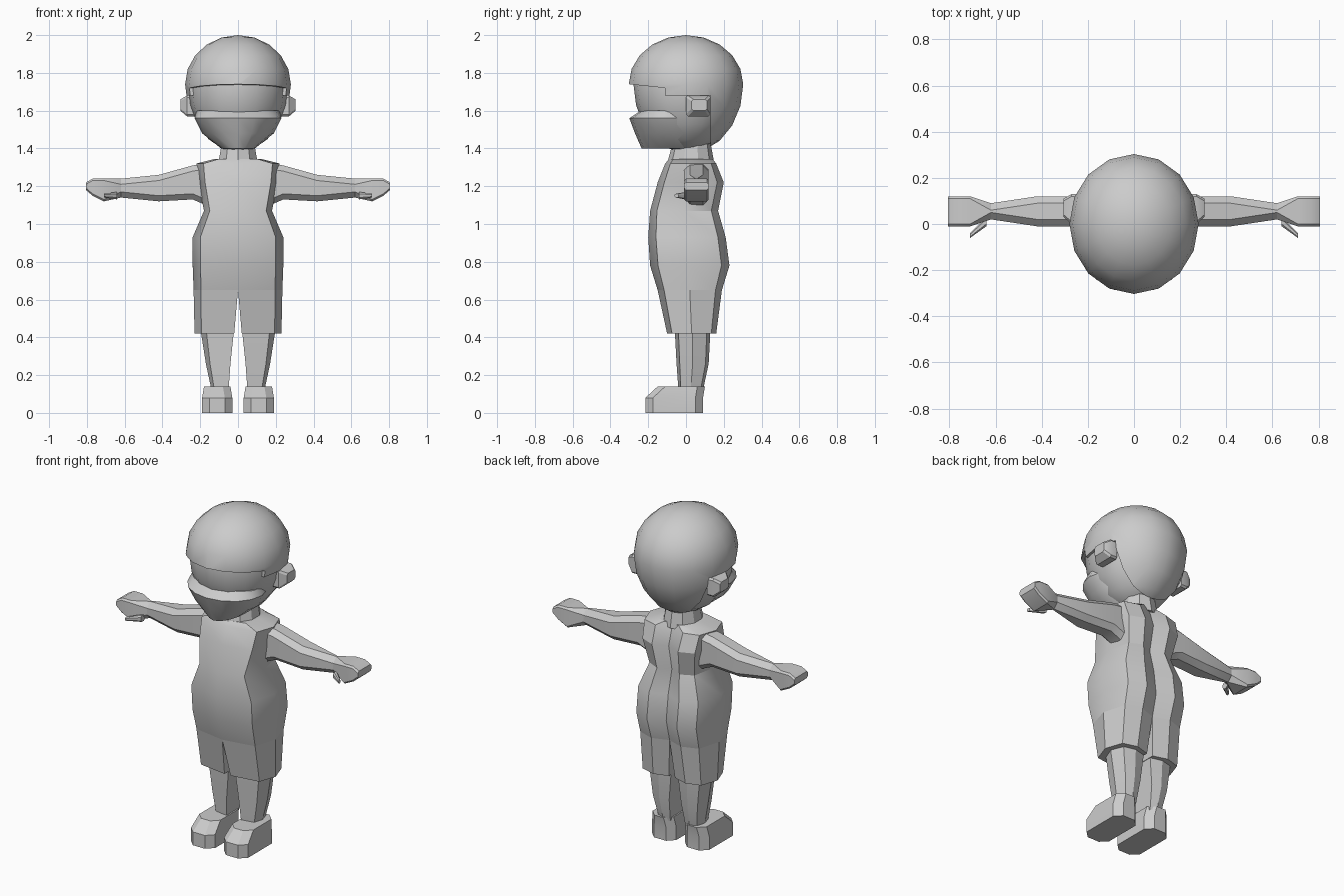
import bpy, bmesh
from math import sin, cos, tau, radians

if "Cube" in bpy.data.objects:
    bpy.data.objects.remove(bpy.data.objects["Cube"], do_unlink=True)

shade = (.6, .6, .6, 1)
grey = bpy.data.materials.new("plain_grey")
grey.use_nodes = True
grey.diffuse_color = shade
principled = next(node for node in grey.node_tree.nodes if node.type == 'BSDF_PRINCIPLED')
principled.inputs["Base Color"].default_value = shade


def smooth(part):
    bpy.ops.object.select_all(action='DESELECT')
    part.select_set(True)
    bpy.context.view_layer.objects.active = part
    bpy.ops.object.shade_smooth_by_angle(angle=radians(30))


def finish(name, bm):
    """Turn a bmesh into a smooth-shaded grey object."""
    bmesh.ops.recalc_face_normals(bm, faces=bm.faces)
    mesh = bpy.data.meshes.new(name)
    bm.to_mesh(mesh)
    bm.free()
    mesh.materials.append(grey)
    part = bpy.data.objects.new(name, mesh)
    bpy.context.collection.objects.link(part)
    smooth(part)
    return part


def loft(name, rings, side=1):
    """Skin a list of equal point rings and cap both ends."""
    bm = bmesh.new()
    loops = [[bm.verts.new((x * side, y, z)) for x, y, z in ring] for ring in rings]
    for lower, upper in zip(loops, loops[1:]):
        for i in range(len(lower)):
            bm.faces.new((lower[i - 1], lower[i], upper[i], upper[i - 1]))
    bm.faces.new(loops[0])
    bm.faces.new(loops[-1])
    return finish(name, bm)


def pair(name, rings):
    loft("left_" + name, rings)
    loft("right_" + name, rings, -1)


def egg(name, width, depth, height, drop):
    """Ball whose lower half is longer than its upper half."""
    bm = bmesh.new()
    bmesh.ops.create_uvsphere(bm, u_segments=16, v_segments=10, radius=1)
    for vert in bm.verts:
        vert.co.x *= width
        vert.co.y *= depth
        vert.co.z = 1.74 + vert.co.z * (height if vert.co.z > 0 else drop)
    return finish(name, bm)


def oval(z, radius, front, back, count=16):
    middle, reach = (front + back) / 2, (back - front) / 2
    turns = [tau * i / count for i in range(count)]
    return [(radius * sin(t), middle - reach * cos(t), z) for t in turns]


def body_half(z, inner, outer, front, back):
    """Front centre, front corner, side, back corner, back bulge, back groove."""
    corner = inner + (outer - inner) * .83
    tenth = (back - front) / 10
    return [(inner, front, z), (corner, front + tenth, z),
            (outer, (front + back) / 2, z), (corner, back - tenth, z),
            ((inner + corner) / 2, back, z), (inner, back - tenth, z)]


def body_ring(z, outer, front, back):
    half = body_half(z, 0, outer, front, back)
    return half + [(-x, y, z) for x, y, z in half[-2:0:-1]]


def chamfered(a, b, c, d, cut):
    """Rectangle from a to b and c to d with its corners cut."""
    return [(a + cut, c), (b - cut, c), (b, c + cut), (b, d - cut),
            (b - cut, d), (a + cut, d), (a, d - cut), (a, c + cut)]


def across(x, bottom, top, front=-.01, back=.12, cut=.03):
    """Chamfered section standing across the x axis."""
    return [(x, y, z) for y, z in chamfered(front, back, bottom, top, cut)]


def flat(z, left, right, front, back, cut=.04):
    """Chamfered section lying level."""
    return [(x, y, z) for x, y in chamfered(left, right, front, back, cut)]


# Hair: rounded cap, cut away around the face and ears
hair = egg("hair", .28, .303, .26, .37)
opening = ((-1, 1.74), (-.3, 1.74), (-.11, 1.72), (-.11, 1.68), (.13, 1.68), (.13, 1), (-1, 1))
cutter = loft("hair_cutter", [[(x, y, z) for y, z in opening] for x in (-1, 1)])
cut = hair.modifiers.new("face_opening", 'BOOLEAN')
cut.operation, cut.object, cut.solver = 'DIFFERENCE', cutter, 'EXACT'
bpy.context.view_layer.objects.active = hair
bpy.ops.object.modifier_apply(modifier=cut.name)
bpy.data.objects.remove(cutter, do_unlink=True)
smooth(hair)

# Face, jaw cover with its upper ledge, ears and neck
egg("face", .265, .278, .2, .36)
loft("jaw_cover", [oval(1.6, .22, -.24, .06), oval(1.56, .23, -.3, .1),
                   oval(1.48, .19, -.27, .11), oval(1.4, .09, -.235, .11)])
pair("ear", [across(.23, 1.57, 1.68, 0, .13, .01), across(.27, 1.57, 1.68, 0, .13, .01),
             across(.305, 1.6, 1.66, .03, .11, .01)])
loft("neck", [oval(1.32, .11, -.1, .15, 10), oval(1.43, .09, -.07, .13, 10)])

# Torso from the shoulders down to the crotch
crotch = .65
loft("torso", [body_ring(1.345, .12, -.09, .14), body_ring(1.32, .22, -.11, .16),
               body_ring(1.22, .21, -.15, .2), body_ring(1.07, .18, -.19, .17),
               body_ring(.93, .24, -.2, .21), body_ring(.78, .24, -.19, .23),
               body_ring(crotch, .235, -.15, .19)])

# Shorts, calves and shoes
pair("shorts_leg", [body_half(crotch, 0, .235, -.15, .19), body_half(.42, .02, .23, -.1, .16)])
pair("calf", [body_half(.45, .02, .2, -.06, .13), body_half(.26, .04, .17, -.05, .12),
              body_half(.12, .05, .14, -.04, .09)])
pair("shoe", [flat(0, .03, .19, -.215, .09), flat(.08, .03, .19, -.215, .09),
              flat(.14, .04, .18, -.15, .1)])

# Arms, hands and thumbs
wrist = across(.62, 1.14, 1.24, .02, .09)
pair("arm", [across(.17, 1.1, 1.32), across(.24, 1.13, 1.31),
             across(.42, 1.12, 1.26), wrist])
pair("hand", [wrist, across(.71, 1.12, 1.24, cut=.01), across(.77, 1.15, 1.24, cut=.01),
              across(.805, 1.18, 1.22, cut=.01)])
pair("thumb", [across(.64, 1.13, 1.17, -.01, .03, .01),
               across(.71, 1.14, 1.16, -.06, -.04, .005)])
